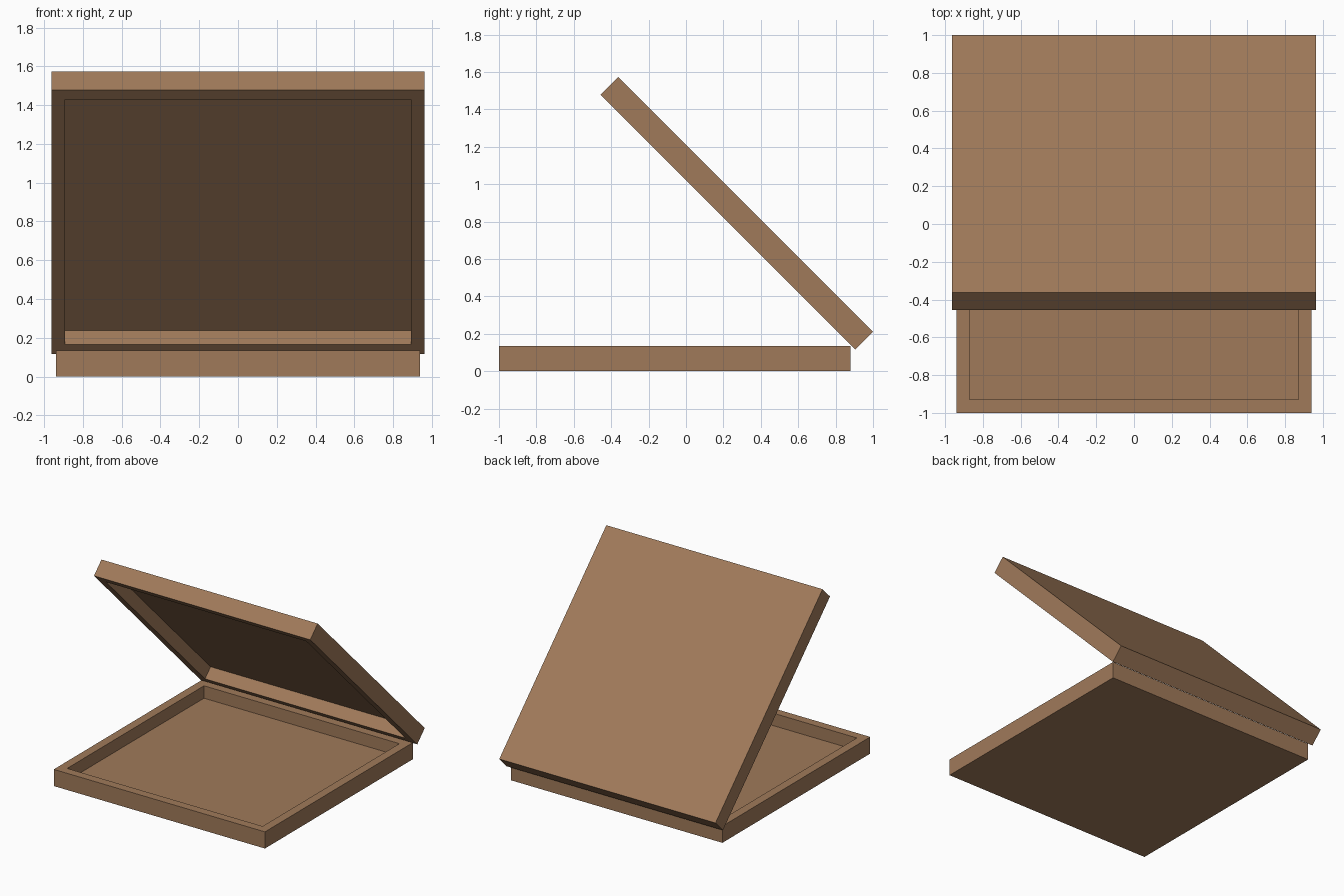
import bpy, bmesh, math
from mathutils import Matrix

if "Cube" in bpy.data.objects:
    bpy.data.objects.remove(bpy.data.objects["Cube"])

wood = bpy.data.materials.new("brown_wood")
wood.diffuse_color = (0.352, 0.195, 0.102, 1)
wood.use_nodes = True
wood.node_tree.nodes["Principled BSDF"].inputs["Base Color"].default_value = wood.diffuse_color

RIM = 0.07


def tray(name, width, length, height, depth, location, tilt=0):
    """Open box with its floor centre at the origin, opening towards local +z."""
    bm = bmesh.new()
    bmesh.ops.create_cube(bm, size=1, matrix=Matrix.Translation((0, 0, height / 2))
                          @ Matrix.Diagonal((width, length, height, 1)))
    top = max(bm.faces, key=lambda f: f.calc_center_median().z)
    # rim, then the recess pushed straight down
    bmesh.ops.inset_region(bm, faces=[top], thickness=RIM, use_even_offset=True)
    floor = bmesh.ops.extrude_discrete_faces(bm, faces=[top])["faces"][0]
    bmesh.ops.translate(bm, verts=floor.verts, vec=(0, 0, -depth))
    bmesh.ops.recalc_face_normals(bm, faces=bm.faces)
    mesh = bpy.data.meshes.new(name)
    bm.to_mesh(mesh)
    bm.free()
    mesh.materials.append(wood)
    obj = bpy.data.objects.new(name, mesh)
    obj.location = location
    obj.rotation_euler = (tilt, 0, 0)
    bpy.context.collection.objects.link(obj)
    return obj


# lower tray, flat on the ground
tray("box_base", 1.88, 1.88, 0.134, 0.1, (0, -0.06, 0))
# lid, upside-down tray swung open at the back edge
tray("box_lid", 1.925, 1.925, 0.134, 0.1, (0, 0.319, 0.892), math.radians(135))
